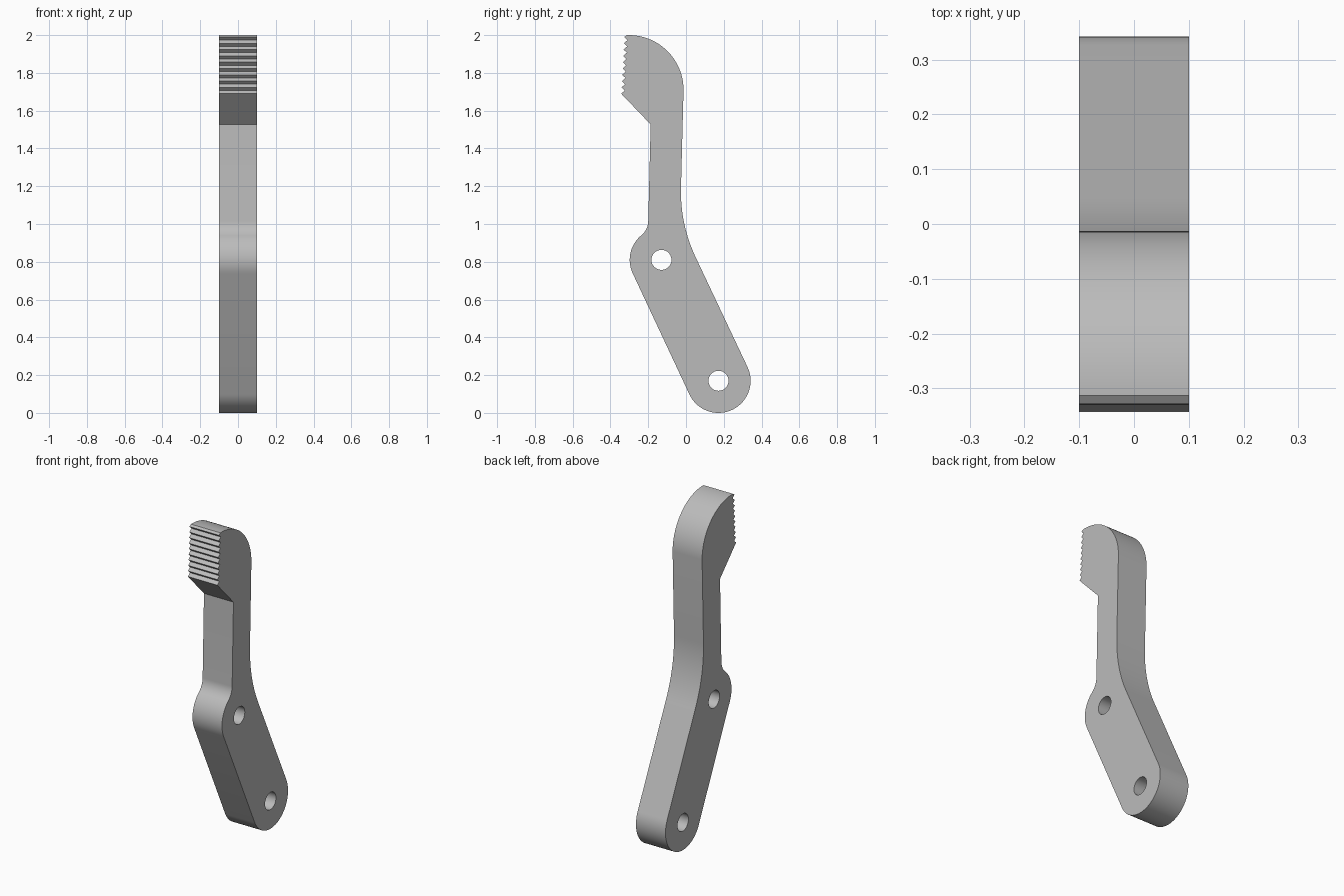
import bpy, bmesh, math
from mathutils import Vector

cube = bpy.data.objects.get("Cube")
if cube:
    bpy.data.objects.remove(cube)

HALF_WIDTH = 0.1
LOW_PIVOT, LOW_R = Vector((0.172, 0.17)), 0.17
TOP_PIVOT, TOP_R = Vector((-0.13, 0.81)), 0.168
HOLE_R = 0.053


def arc(center, radius, start, end, steps):
    """Points on a circle in the side plane, angles in degrees."""
    angles = [math.radians(start + (end - start) * i / steps) for i in range(steps + 1)]
    return [Vector(center) + radius * Vector((math.cos(a), math.sin(a))) for a in angles]


def fillet(before, corner, after, radius, steps):
    """Round the corner between two straight edges."""
    before, corner, after = Vector(before), Vector(corner), Vector(after)
    u, v = (before - corner).normalized(), (after - corner).normalized()
    half = u.angle(v) / 2
    center = corner + (u + v).normalized() * radius / math.sin(half)
    tangent = radius / math.tan(half)
    a, b = corner + u * tangent - center, corner + v * tangent - center
    return [center + a.lerp(b, i / steps).normalized() * radius for i in range(steps + 1)]


# Side outline, counter-clockwise from the lower end
axis = TOP_PIVOT - LOW_PIVOT
tilt = math.degrees(math.atan2(axis.y, axis.x)) - 90
outline = arc(LOW_PIVOT, LOW_R, tilt - 180, tilt, 40)
outline += fillet(outline[-1], (-0.032, 1.0), (-0.012, 1.71), 0.81, 20)
outline += arc((-0.303, 1.71), 0.29, 0, 92, 28)

# Gripping teeth down the front of the head
TEETH = 9
tip_top, tip_low = Vector((-0.327, 1.99)), Vector((-0.343, 1.69))
pitch = (tip_low - tip_top) / TEETH
for i in range(TEETH):
    tip = tip_top + pitch * i
    outline += [tip, tip + pitch / 2 + Vector((0.018, 0))]
outline.append(tip_low)

# Neck, then the boss around the upper pivot
neck_top = Vector((-0.187, 1.527))
boss = arc(TOP_PIVOT, TOP_R, 130, tilt + 180, 20)
outline += [neck_top] + fillet(neck_top, (-0.201, 0.971), boss[0], 0.1, 8) + boss

steel = bpy.data.materials.new("grey_metal")
steel.use_nodes = True
colour = (0.5, 0.5, 0.5, 1)
steel.diffuse_color = colour
steel.node_tree.nodes["Principled BSDF"].inputs["Base Color"].default_value = colour


def prism(name, points, half):
    """Extrude a side outline across the width."""
    bm = bmesh.new()
    face = bm.faces.new([bm.verts.new((-half, p.x, p.y)) for p in points])
    grown = bmesh.ops.extrude_face_region(bm, geom=[face])["geom"]
    moved = [g for g in grown if isinstance(g, bmesh.types.BMVert)]
    bmesh.ops.translate(bm, verts=moved, vec=(2 * half, 0, 0))
    bmesh.ops.recalc_face_normals(bm, faces=bm.faces)
    mesh = bpy.data.meshes.new(name)
    bm.to_mesh(mesh)
    bm.free()
    mesh.materials.append(steel)
    obj = bpy.data.objects.new(name, mesh)
    bpy.context.collection.objects.link(obj)
    return obj


lever = prism("lever_arm", outline, HALF_WIDTH)

# Pivot holes
bpy.context.view_layer.objects.active = lever
lever.select_set(True)
for label, center in (("lower", LOW_PIVOT), ("upper", TOP_PIVOT)):
    cutter = prism(label + "_hole_cutter", arc(center, HOLE_R, 0, 360, 40)[:-1], HALF_WIDTH * 2)
    cutter.hide_render = True
    cut = lever.modifiers.new(label + "_hole", 'BOOLEAN')
    cut.operation = 'DIFFERENCE'
    cut.solver = 'EXACT'
    cut.object = cutter
    bpy.ops.object.modifier_apply(modifier=cut.name)
    bpy.data.objects.remove(cutter)

bpy.ops.object.select_all(action='DESELECT')
lever.select_set(True)
bpy.context.view_layer.objects.active = lever
bpy.ops.object.shade_smooth_by_angle(angle=math.radians(25))
